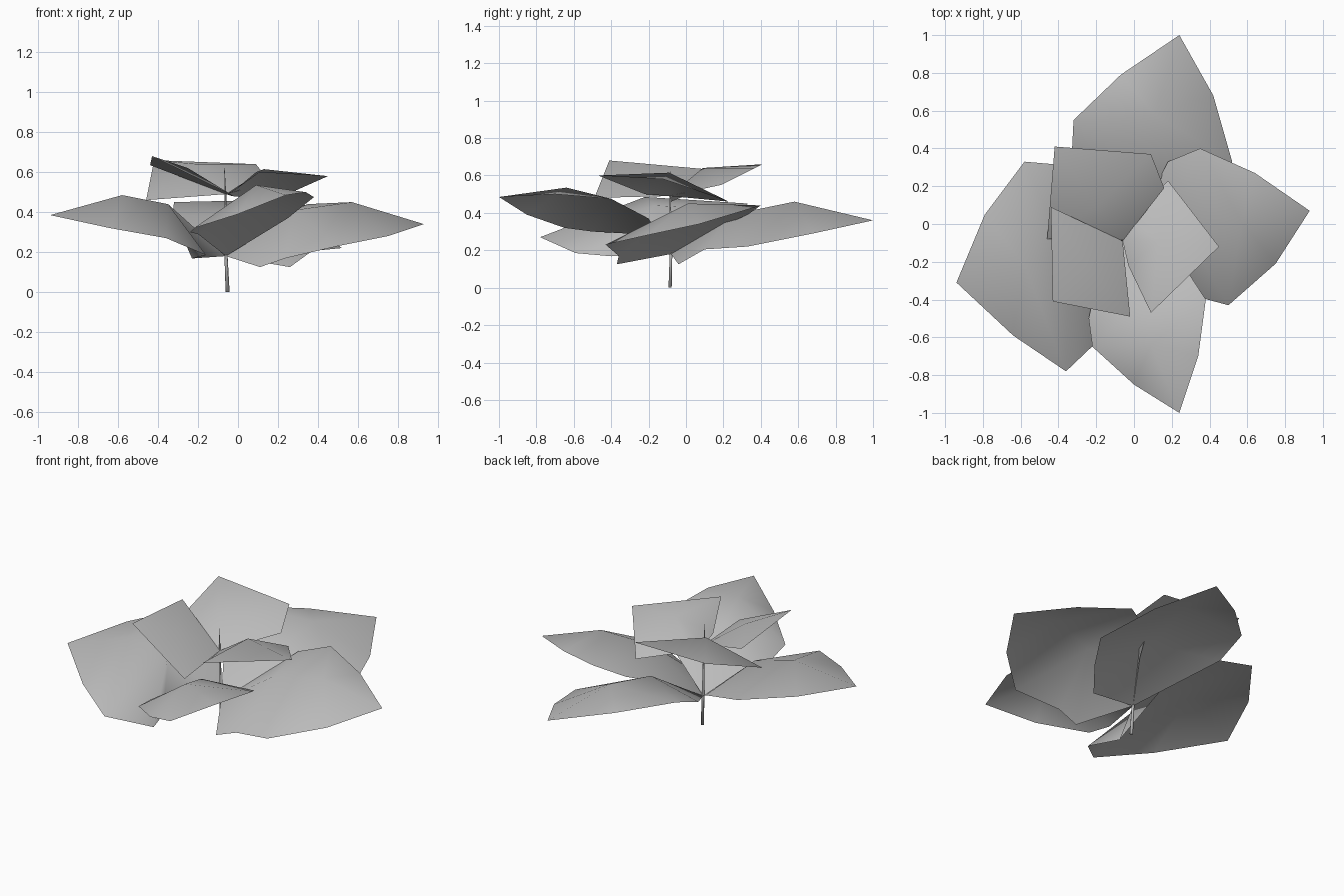
import bpy
import bmesh
import math
from mathutils import Vector

# Remove the default cube only
cube = bpy.data.objects.get("Cube")
if cube:
    bpy.data.objects.remove(cube, do_unlink=True)


def make_material(name, colour):
    mat = bpy.data.materials.new(name)
    mat.use_nodes = True
    mat.diffuse_color = colour
    shader = next(n for n in mat.node_tree.nodes if n.type == "BSDF_PRINCIPLED")
    shader.inputs["Base Color"].default_value = colour
    shader.inputs["Roughness"].default_value = 0.8
    return mat


grey = make_material("soft grey", (0.5, 0.5, 0.5, 1))
LOW_NODE = (-.06, -.08, .18)
HIGH_NODE = (-.06, -.09, .49)


def finish(name, bm):
    """Turn a bmesh into a smooth shaded, coloured object."""
    for face in bm.faces:
        face.smooth = True
    mesh = bpy.data.meshes.new(name)
    bm.to_mesh(mesh)
    bm.free()
    mesh.materials.append(grey)
    obj = bpy.data.objects.new(name, mesh)
    bpy.context.collection.objects.link(obj)
    return obj


def leaf(name, node, ribs, rim):
    """Thin blade: each rim edge joins the nearest midrib point."""
    bm = bmesh.new()
    hubs = [bm.verts.new(p) for p in ribs]
    ring = [bm.verts.new(p) for p in [node] + rim]
    previous = hubs[0]
    for a, b in zip(ring, ring[1:] + ring[:1]):
        middle = ((a.co + b.co) / 2).xy
        hub = min(hubs, key=lambda h: (h.co.xy - middle).length)
        if hub != previous:
            bm.faces.new((previous, a, hub))
        bm.faces.new((hub, a, b))
        previous = hub
    bm.normal_update()
    if sum(f.normal.z * f.calc_area() for f in bm.faces) < 0:
        bmesh.ops.reverse_faces(bm, faces=bm.faces[:])
    return finish(name, bm)


# Large lower leaves: rim runs from the drooping side, past the tip, to the raised side
leaf("lower_leaf_left", LOW_NODE, [(.28, -.06, .41), (.57, .01, .45)], [
    (.11, -.37, .125), (.24, -.36, .17), (.5, -.43, .23), (.75, -.21, .28),
    (.93, .07, .34), (.64, .27, .4), (.35, .4, .44), (.18, .33, .39),
    (.1, .17, .32)])
leaf("lower_leaf_back", LOW_NODE, [(.07, .24, .39), (.11, .58, .46)], [
    (.26, -.04, .125), (.37, .1, .205), (.52, .33, .22), (.42, .68, .29),
    (.24, 1, .36), (-.07, .79, .41), (-.32, .55, .45), (-.33, .35, .38)])
leaf("lower_leaf_right", LOW_NODE, [(-.35, -.17, .44), (-.58, -.22, .485)], [
    (-.23, -.4, .168), (-.16, -.59, .185), (-.36, -.78, .27),
    (-.64, -.59, .32), (-.94, -.31, .385), (-.79, .05, .42),
    (-.58, .33, .45), (-.35, .31, .41)])
leaf("lower_leaf_front", LOW_NODE, [(.03, -.4, .46), (.09, -.64, .535)], [
    (-.2, -.32, .29), (-.24, -.5, .3), (-.22, -.65, .32), (0, -.85, .39),
    (.24, -1, .485), (.34, -.7, .5), (.38, -.4, .475), (.25, -.2, .37)])

# Small upper leaves
leaf("upper_leaf_back", HIGH_NODE, [(-.2, .09, .64)], [
    (.16, .19, .55), (.09, .37, .64), (-.42, .41, .66), (-.46, -.08, .46)])
leaf("upper_leaf_front", HIGH_NODE, [(-.25, -.22, .62)], [
    (-.02, -.49, .48), (-.43, -.41, .68), (-.44, .09, .635)])
leaf("upper_leaf_left", HIGH_NODE, [(.13, -.09, .615)], [
    (-.03, -.22, .5), (.09, -.47, .6), (.45, -.12, .58), (.18, .23, .46),
    (-.03, .02, .48)])

# Slim tapering stem
bm = bmesh.new()
SIDES = 6
rings = []
for x, y, z, radius in [(-.052, -.085, 0, .01), (-.06, -.08, .18, .008),
                        (-.063, -.085, .48, .005), (-.068, -.085, .62, .001)]:
    ring = []
    for i in range(SIDES):
        angle = math.tau * i / SIDES
        offset = Vector((math.cos(angle), math.sin(angle), 0)) * radius
        ring.append(bm.verts.new(Vector((x, y, z)) + offset))
    rings.append(ring)
for low, high in zip(rings, rings[1:]):
    for i in range(SIDES):
        j = (i + 1) % SIDES
        bm.faces.new((low[i], low[j], high[j], high[i]))
bm.faces.new(list(reversed(rings[0])))
bm.faces.new(rings[-1])
finish("stem", bm)
